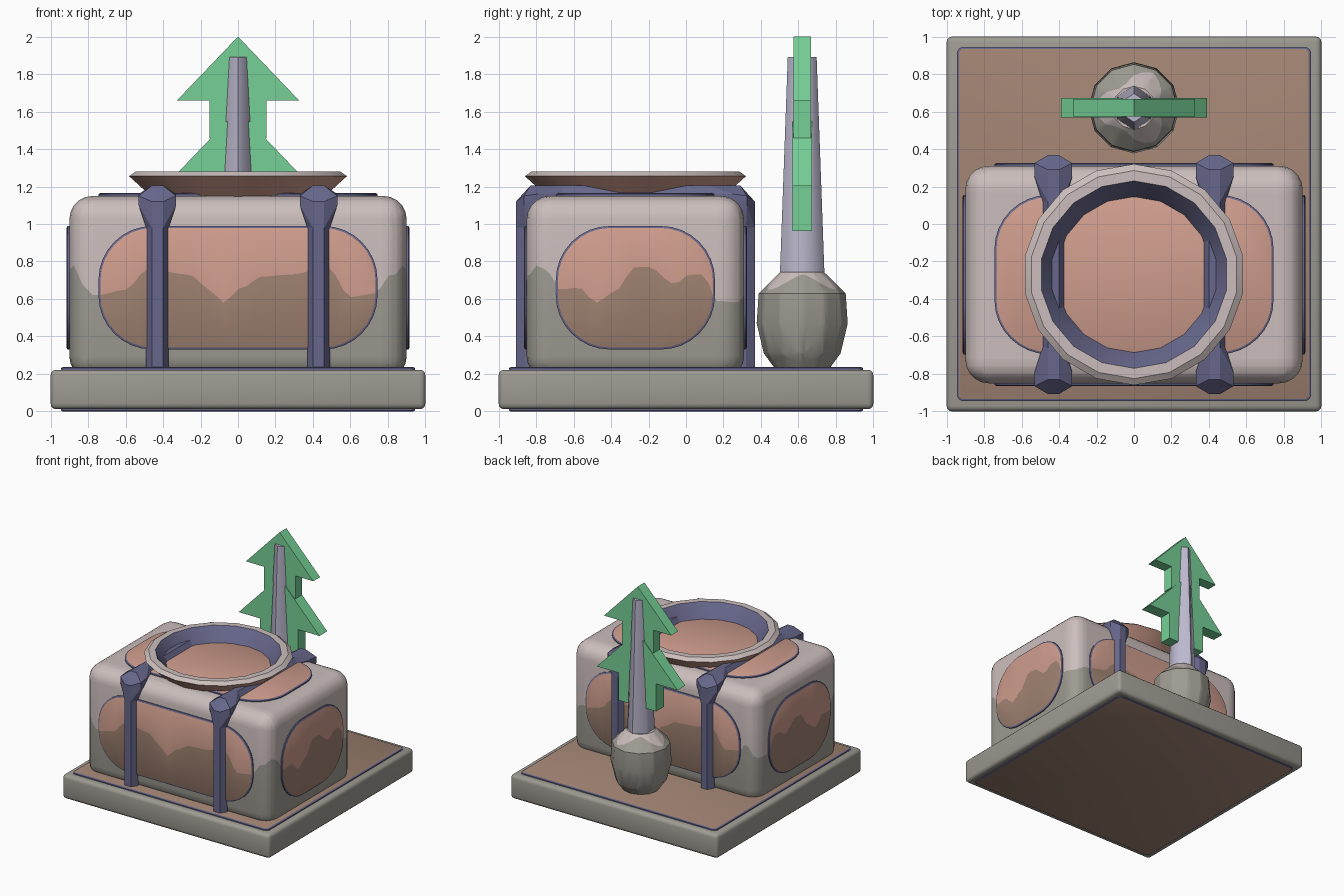
import bpy, bmesh, math
from mathutils import Vector, Matrix

if "Cube" in bpy.data.objects:
    bpy.data.objects.remove(bpy.data.objects["Cube"])


def material(name, r, g, b):
    lin = [((c / 255 + 0.055) / 1.055) ** 2.4 for c in (r, g, b)]
    m = bpy.data.materials.new(name)
    m.diffuse_color = (*lin, 1)
    m.use_nodes = True
    m.node_tree.nodes["Principled BSDF"].inputs["Base Color"].default_value = m.diffuse_color
    return m


PALE = material("pale_stone", 203, 190, 188)
OLIVE = material("olive_grey", 158, 155, 146)
CLAY = material("terracotta", 207, 157, 141)
BROWN = material("brown", 162, 132, 115)
BLUE = material("slate_blue", 103, 103, 140)
TRUNK = material("lavender_grey", 188, 184, 206)
GREEN = material("leaf_green", 118, 208, 150)
CY = -0.27      # middle of the body in y
TREE_Y = 0.62


def finish(bm, name, mats, angle=35):
    bmesh.ops.recalc_face_normals(bm, faces=bm.faces[:])
    me = bpy.data.meshes.new(name)
    bm.to_mesh(me)
    bm.free()
    for m in mats:
        me.materials.append(m)
    me.shade_smooth()
    me.set_sharp_from_angle(angle=math.radians(angle))
    ob = bpy.data.objects.new(name, me)
    bpy.context.collection.objects.link(ob)
    return ob


# Wavy waterline between the upper and lower colours
FRONT = [(-.9, .65), (-.75, .62), (-.6, .65), (-.48, .76), (-.26, .73), (-.15, .65), (-.08, .58),
         (.02, .66), (.13, .72), (.28, .73), (.48, .77), (.6, .61), (.73, .63), (.84, .77), (.9, .77)]
SIDE = [(-.84, .70), (-.81, .78), (-.75, .76), (-.67, .65), (-.57, .66), (-.48, .58), (-.38, .64),
        (-.27, .77), (-.2, .77), (-.06, .68), (.02, .73), (.1, .73), (.16, .59), (.3, .58)]


def interp(table, t):
    if t <= table[0][0]:
        return table[0][1]
    for (a, p), (b, q) in zip(table, table[1:]):
        if t <= b:
            s = (t - a) / (b - a)
            s = s * s * (3 - 2 * s)
            return p + (q - p) * s
    return table[-1][1]


def body_wave(x, y):
    w = min(1, max(0, (abs(x) - .78) / .08))
    return (1 - w) * interp(FRONT, x if y < CY else -x) + w * interp(SIDE, y)


def pot_wave(x, y):
    return 0.69 + 0.04 * math.sin(3 * math.atan2(y - TREE_Y, x) + 1.5)


def cut_wave(bm, wave, step=0.04):
    """Slice finely, cut along the wave; faces of slot 0 below it get slot 1."""
    for axis in (0, 1):
        n = Vector((0, 0, 0))
        n[axis] = 1
        for i in range(-25, 26):
            bmesh.ops.bisect_plane(bm, geom=bm.verts[:] + bm.edges[:] + bm.faces[:],
                                   plane_co=n * (i * step + 0.003), plane_no=n, dist=1e-5)
    for v in bm.verts:
        v.co.z -= wave(v.co.x, v.co.y)
    bmesh.ops.bisect_plane(bm, geom=bm.verts[:] + bm.edges[:] + bm.faces[:],
                           plane_co=(0, 0, 0), plane_no=(0, 0, 1), dist=1e-5)
    for f in bm.faces:
        if f.material_index == 0 and f.calc_center_median().z < 0:
            f.material_index = 1
    for v in bm.verts:
        v.co.z += wave(v.co.x, v.co.y)


def rounded_box(lo, hi, r, seg):
    bm = bmesh.new()
    bmesh.ops.create_cube(bm, size=1)
    for v in bm.verts:
        v.co = [(a + b) / 2 + c * (b - a) for a, b, c in zip(lo, hi, v.co)]
    bmesh.ops.bevel(bm, geom=bm.edges[:], offset=r, segments=seg, profile=0.5, affect='EDGES')
    return bm


def bridge(bm, rings, mat_of=lambda i: 0):
    for i, (a, b) in enumerate(zip(rings, rings[1:])):
        for j in range(len(a)):
            k = (j + 1) % len(a)
            bm.faces.new((a[j], a[k], b[k], b[j])).material_index = mat_of(i)


def panel(name, origin, u, v, n, hw, hh, r, mats, height=0.015, wave=None):
    """Raised rounded plate with a blue rim, coloured on its face."""
    o, u, v, n = map(Vector, (origin, u, v, n))
    bm = bmesh.new()
    rings = []
    for inset, d in ((0, -0.01), (0, height * 0.6), (0.011, height)):
        ring = []
        for c, (sx, sy) in enumerate(((1, 1), (-1, 1), (-1, -1), (1, -1))):
            for k in range(9):
                a = math.pi / 2 * (c + k / 8)
                x = sx * (hw - r) + (r - inset) * math.cos(a)
                y = sy * (hh - r) + (r - inset) * math.sin(a)
                ring.append(bm.verts.new(o + u * x + v * y + n * d))
        rings.append(ring)
    bridge(bm, rings, lambda i: 2)
    bm.faces.new(rings[0]).material_index = 2
    bm.faces.new(rings[-1])
    if wave:
        cut_wave(bm, wave)
    return finish(bm, name, mats, 30)


def lathe(name, profile, sides, centre, mats, mat_of=lambda i: 0, closed=False,
          phase=0.0, sx=1.0, wave=None, angle=35):
    bm = bmesh.new()
    rings = [[bm.verts.new((centre[0] + sx * r * math.cos(phase + 2 * math.pi * j / sides),
                            centre[1] + r * math.sin(phase + 2 * math.pi * j / sides), z))
              for j in range(sides)] for r, z in profile]
    if closed:
        rings.append(rings[0])
    else:
        bm.faces.new(rings[0])
        bm.faces.new(rings[-1])
    bridge(bm, rings, mat_of)
    if wave:
        cut_wave(bm, wave)
    return finish(bm, name, mats, angle)


# Base slab with inlaid plates above and below
finish(rounded_box((-1, -1, .012), (1, 1, .222), .03, 3), "base_slab", [OLIVE])
plate_mats = [BROWN, BROWN, BLUE]
panel("base_top_plate", (0, 0, .222), (1, 0, 0), (0, 1, 0), (0, 0, 1), .945, .945, .035, plate_mats)
panel("base_bottom_plate", (0, 0, .012), (1, 0, 0), (0, -1, 0), (0, 0, -1), .945, .945, .035,
      plate_mats, .012)

# Rounded body, two-tone
bm = rounded_box((-.9, -.85, .17), (.9, .31, 1.15), .125, 5)
cut_wave(bm, body_wave)
finish(bm, "body", [PALE, OLIVE])

# Raised panels on the five visible sides
pm = [CLAY, BROWN, BLUE]
for s, a, b in ((-1, "front_panel", "left_panel"), (1, "back_panel", "right_panel")):
    panel(a, (0, CY + s * .58, .66), (1, 0, 0), (0, 0, 1), (0, s, 0), .745, .33, .29, pm, wave=body_wave)
    panel(b, (s * .9, CY, .66), (0, 1, 0), (0, 0, 1), (s, 0, 0), .425, .33, .29, pm, wave=body_wave)
panel("top_panel", (0, CY, 1.15), (1, 0, 0), (0, 1, 0), (0, 0, 1), .745, .425, .29, pm)


# Straps: faceted bars over the body with flared corner knobs
def hull(bm, half_pts, cx, flip):
    verts = []
    for w, y, z in half_pts:
        for s in (-1, 1):
            verts.append(bm.verts.new((cx + s * w, 2 * CY - y if flip else y, z)))
    res = bmesh.ops.convex_hull(bm, input=verts)
    junk = [g for g in res["geom_interior"] if isinstance(g, bmesh.types.BMVert)]
    bmesh.ops.delete(bm, geom=junk, context='VERTS')


for cx, name in ((-.43, "left_strap"), (.43, "right_strap")):
    bm = bmesh.new()
    for flip in (False, True):
        hull(bm, [(w, y, z) for z in (.22, .98) for w, y in ((.06, -.82), (.06, -.86), (.03, -.907))],
             cx, flip)
        hull(bm, [(.06, -.82, .98), (.06, -.86, .98), (.03, -.907, .98), (.03, -.907, 1.12),
                  (.1, -.865, 1.10), (.1, -.865, 1.15), (.1, -.79, 1.16), (.1, -.79, 1.10),
                  (.03, -.83, 1.205), (.06, -.66, 1.13), (.06, -.66, 1.16), (.03, -.66, 1.205)],
             cx, flip)
    hull(bm, [(w, y, z) for y in (-.66, .12) for w, z in ((.06, 1.13), (.06, 1.16), (.03, 1.205))],
         cx, False)
    finish(bm, name, [BLUE], 20)

# Flared rim: terracotta underside, pale top, blue inside
lathe("rim", [(.44, 1.12), (.59, 1.255), (.555, 1.28), (.50, 1.28), (.405, 1.15), (.39, 1.12)], 18,
      (0, CY), [CLAY, PALE, BLUE], lambda i: (0, 1, 1, 2, 2, 0)[i], closed=True,
      phase=math.pi / 18, angle=30)

# Tree pot, trunk and two arrow-shaped foliage tiers
lathe("tree_pot", [(.15, .235), (.205, .31), (.243, .47), (.232, .63), (.115, .745)], 12,
      (0, TREE_Y), [PALE, OLIVE], wave=pot_wave)
lathe("trunk", [(.12, .70), (.077, 1.89)], 6, (0, TREE_Y), [TRUNK], phase=math.pi / 2,
      sx=.88, angle=62)
for name, apex, k, depth in (("upper_foliage", 2.0, 1.0, .047), ("lower_foliage", 1.61, 1.2, .053)):
    half = [(.325 * k, apex - .34 * k), (.152 * k, apex - .34 * k), (.152 * k, apex - .54 * k)]
    outline = [(0, apex)] + half + [(-x, z) for x, z in reversed(half)]
    bm = bmesh.new()
    bridge(bm, rings := [[bm.verts.new((x, TREE_Y + d, z)) for x, z in outline]
                         for d in (-depth, depth)])
    for ring in rings:
        bm.faces.new(ring)
    finish(bm, name, [GREEN], 20)
